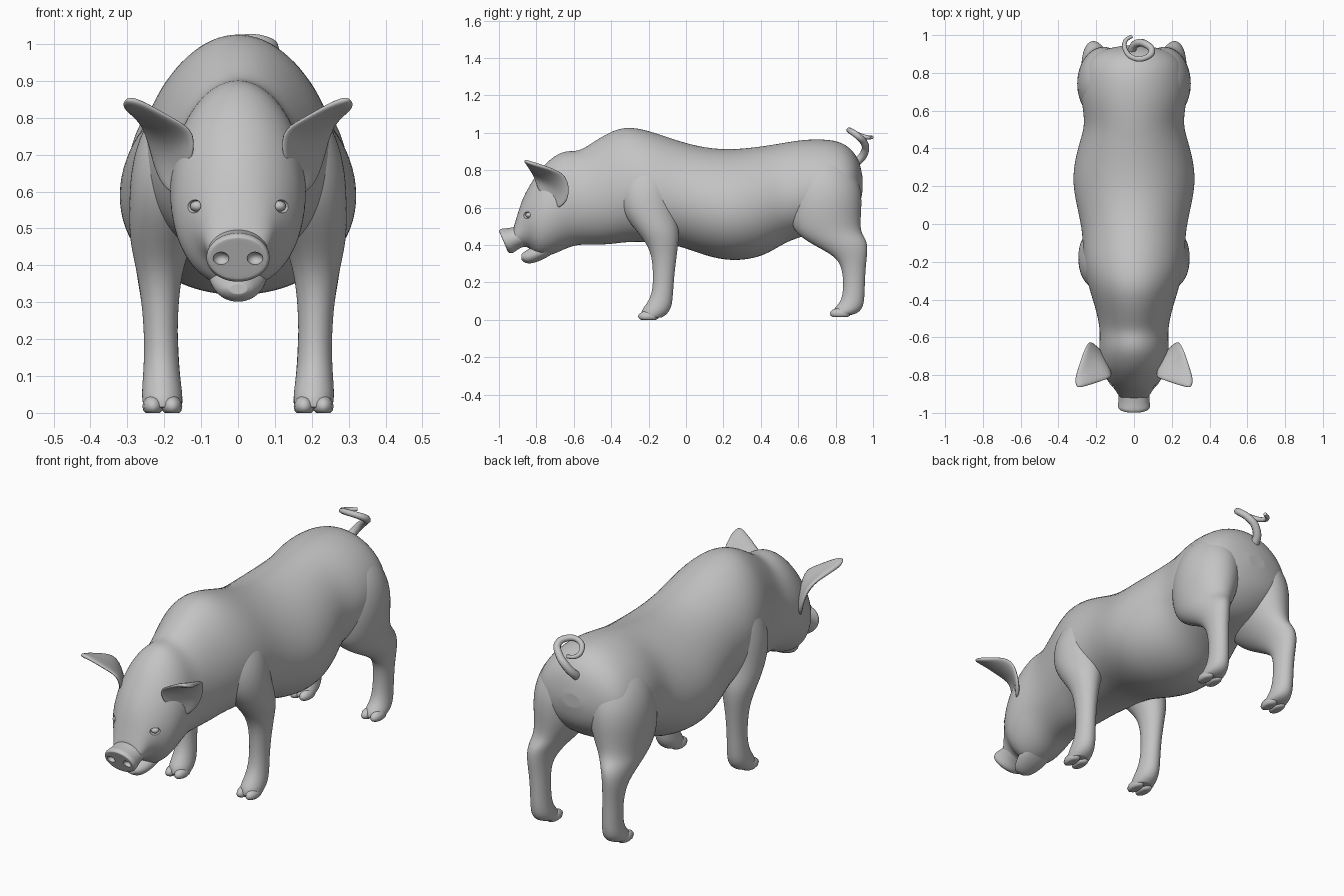
import bpy, bmesh, math
from mathutils import Vector

if "Cube" in bpy.data.objects:
    bpy.data.objects.remove(bpy.data.objects["Cube"], do_unlink=True)

grey = bpy.data.materials.new("plain grey")
grey.use_nodes = True
grey.diffuse_color = (0.55, 0.55, 0.55, 1)
grey.node_tree.nodes["Principled BSDF"].inputs["Base Color"].default_value = (0.55, 0.55, 0.55, 1)


def finish(name, bm, levels=1):
    """Turn a bmesh into a smooth, subdivided object."""
    bmesh.ops.recalc_face_normals(bm, faces=bm.faces)
    for f in bm.faces:
        f.smooth = True
    me = bpy.data.meshes.new(name)
    bm.to_mesh(me)
    bm.free()
    me.materials.append(grey)
    ob = bpy.data.objects.new(name, me)
    bpy.context.collection.objects.link(ob)
    if levels:
        sub = ob.modifiers.new("smooth", 'SUBSURF')
        sub.levels = sub.render_levels = levels
    return ob


def loft(name, rings, side=1, n=16, levels=2, pinch=0):
    """Skin oval rings (y1, z1, y2, z2, centre x, half width); pinch narrows the second end."""
    bm = bmesh.new()
    loops = []
    for y1, z1, y2, z2, xc, w in rings:
        mid = Vector((xc, (y1 + y2) / 2, (z1 + z2) / 2))
        half = Vector((0, (y2 - y1) / 2, (z2 - z1) / 2)) * 1.025
        loop = []
        for i in range(n):
            a = 2 * math.pi * i / n
            wide = w * 1.025 * math.cos(a) * (1 - pinch * math.sin(a))
            p = mid + half * math.sin(a) + Vector((wide, 0, 0))
            loop.append(bm.verts.new((p.x * side, p.y, p.z)))
        loops.append(loop)
    for a, b in zip(loops, loops[1:]):
        for i in range(n):
            j = (i + 1) % n
            bm.faces.new((a[i], a[j], b[j], b[i]))
    # Caps keep a firm rim by way of an inset ring
    for loop in (loops[0], loops[-1]):
        cap = bm.faces.new(loop)
        bmesh.ops.inset_region(bm, faces=[cap], thickness=0.008)
    return finish(name, bm, levels)


def upright(rows):
    return [(y, zb, y, zt, 0, w) for y, zb, zt, w in rows]


def ball(bm, centre, scale, u=16, v=10):
    made = bmesh.ops.create_uvsphere(bm, u_segments=u, v_segments=v, radius=1)["verts"]
    for p in made:
        p.co = Vector([c + q * s for c, q, s in zip(centre, p.co, scale)])
    return made


def carve(target, centre, scale):
    """Cut symmetrical ball-shaped hollows into a part."""
    bm = bmesh.new()
    for s in (1, -1):
        ball(bm, (centre[0] * s, centre[1], centre[2]), scale)
    cutter = finish("hollow_cutter", bm, 0)
    cutter.hide_render = True
    mod = target.modifiers.new("hollow", 'BOOLEAN')
    mod.operation = 'DIFFERENCE'
    mod.object = cutter
    bpy.context.view_layer.objects.active = target
    for m in [m.name for m in target.modifiers]:
        bpy.ops.object.modifier_apply(modifier=m)
    bpy.data.objects.remove(cutter, do_unlink=True)
    bpy.ops.object.select_all(action='DESELECT')
    target.select_set(True)
    bpy.ops.object.shade_smooth_by_angle(angle=math.radians(40))


# Face, neck, torso and rump in one skin, with hollow eye sockets
body = loft("body_and_head", upright([
    (-.92, .40, .50, .07), (-.90, .385, .565, .086), (-.875, .39, .645, .10),
    (-.84, .393, .71, .13), (-.805, .345, .765, .155), (-.76, .335, .825, .175),
    (-.69, .36, .885, .183), (-.63, .39, .902, .18), (-.57, .405, .897, .178),
    (-.50, .405, .945, .187), (-.41, .405, 1.0, .212), (-.32, .42, 1.032, .24),
    (-.20, .42, 1.01, .268), (-.05, .405, .955, .265), (.10, .345, .915, .30),
    (.25, .312, .905, .327), (.42, .34, .925, .29), (.53, .42, .945, .25),
    (.66, .46, .965, .28), (.80, .48, .96, .27), (.87, .53, .925, .242),
    (.912, .58, .875, .192), (.934, .63, .82, .12), (.944, .69, .76, .05)]),
    n=20, pinch=.1)
carve(body, (.121, -.852, .56), (.026, .026, .018))

# Snout with a tilted disc and nostrils
snout = loft("snout", [
    (-.82, .405, -.84, .52, 0, .085), (-.89, .385, -.915, .495, 0, .08),
    (-.918, .36, -.965, .488, 0, .082), (-.937, .353, -.99, .488, 0, .088),
    (-.952, .362, -1.0, .475, 0, .08)])
carve(snout, (.046, -.98, .418), (.022, .025, .018))

# Lower jaw
loft("lower_jaw", upright([
    (-.69, .37, .43, .07), (-.75, .328, .42, .082), (-.80, .308, .405, .074),
    (-.84, .298, .38, .058), (-.868, .308, .362, .042), (-.88, .322, .35, .025)]))

front_leg = [
    (-.26, .88, -.10, .88, .10, .07), (-.35, .80, -.05, .80, .125, .122),
    (-.37, .68, -.06, .68, .15, .14), (-.345, .57, -.05, .56, .18, .115),
    (-.25, .46, -.035, .47, .21, .085), (-.185, .37, -.045, .38, .213, .058),
    (-.175, .25, -.062, .25, .21, .045), (-.178, .15, -.07, .14, .208, .046),
    (-.205, .09, -.075, .07, .207, .052), (-.24, .05, -.10, .03, .205, .056),
    (-.24, .015, -.13, .012, .205, .050)]
hind_leg = [
    (.66, .90, .82, .90, .085, .065), (.58, .82, .885, .83, .13, .125),
    (.55, .68, .943, .70, .157, .147), (.545, .56, .935, .56, .165, .135),
    (.58, .46, .93, .47, .185, .10), (.70, .39, .965, .43, .208, .072),
    (.815, .33, .972, .37, .218, .052), (.84, .25, .958, .27, .21, .045),
    (.842, .15, .955, .14, .206, .045), (.825, .09, .95, .07, .205, .05),
    (.785, .055, .92, .035, .204, .054), (.785, .027, .88, .025, .204, .048)]
# Ear sheet: front edge, middle and back edge, from root to tip
ear = [
    [(.13, -.79, .67), (.15, -.70, .63), (.175, -.70, .58)],
    [(.108, -.815, .765), (.175, -.69, .71), (.225, -.615, .635)],
    [(.17, -.835, .795), (.22, -.72, .765), (.25, -.625, .775)],
    [(.25, -.86, .84), (.27, -.79, .82), (.285, -.725, .81)],
    [(.30, -.87, .855), (.31, -.85, .845), (.315, -.825, .835)]]

for side, word in ((1, "left"), (-1, "right")):
    loft(word + "_front_leg", front_leg, side)
    loft(word + "_hind_leg", hind_leg, side)

    # Cloven hooves: two flat-bottomed toes each
    for part, x, y, floor in (("front", .205, -.20, 0), ("hind", .204, .825, .015)):
        bm = bmesh.new()
        for dx in (-.026, .026):
            for v in ball(bm, ((x + dx) * side, y, floor + .018), (.028, .056, .03), 12, 8):
                v.co.z = max(v.co.z, floor)
        finish(f"{word}_{part}_hoof", bm, 0)

    # Cupped ear
    bm = bmesh.new()
    rows = [[bm.verts.new((x * side, y, z)) for x, y, z in row] for row in ear]
    for a, b in zip(rows, rows[1:]):
        for i in range(2):
            bm.faces.new((a[i], a[i + 1], b[i + 1], b[i]))
    ob = finish(word + "_ear", bm, 0)
    solid = ob.modifiers.new("thickness", 'SOLIDIFY')
    solid.thickness = .024
    solid.offset = 0
    sub = ob.modifiers.new("smooth", 'SUBSURF')
    sub.levels = sub.render_levels = 2

    # Eyeball
    bm = bmesh.new()
    ball(bm, (.11 * side, -.838, .56), (.02, .02, .015))
    finish(word + "_eye", bm, 0)

# Curly tail, thinning towards the tip
path = [(0, .86, .82), (-.01, .92, .85), (.02, .958, .905), (.065, .95, .95),
        (.095, .915, .985), (.065, .882, 1.008), (0, .878, 1.01),
        (-.045, .92, .99), (-.045, .97, .975), (-.01, .995, .975)]
curve = bpy.data.curves.new("tail", 'CURVE')
curve.dimensions = '3D'
curve.bevel_depth = .022
curve.bevel_resolution = 2
curve.resolution_u = 6
curve.use_fill_caps = True
spline = curve.splines.new('BEZIER')
spline.bezier_points.add(len(path) - 1)
for i, (bp, p) in enumerate(zip(spline.bezier_points, path)):
    bp.co = p
    bp.handle_left_type = bp.handle_right_type = 'AUTO'
    bp.radius = 1.1 - .075 * i
curve.materials.append(grey)
bpy.context.collection.objects.link(bpy.data.objects.new("tail", curve))
